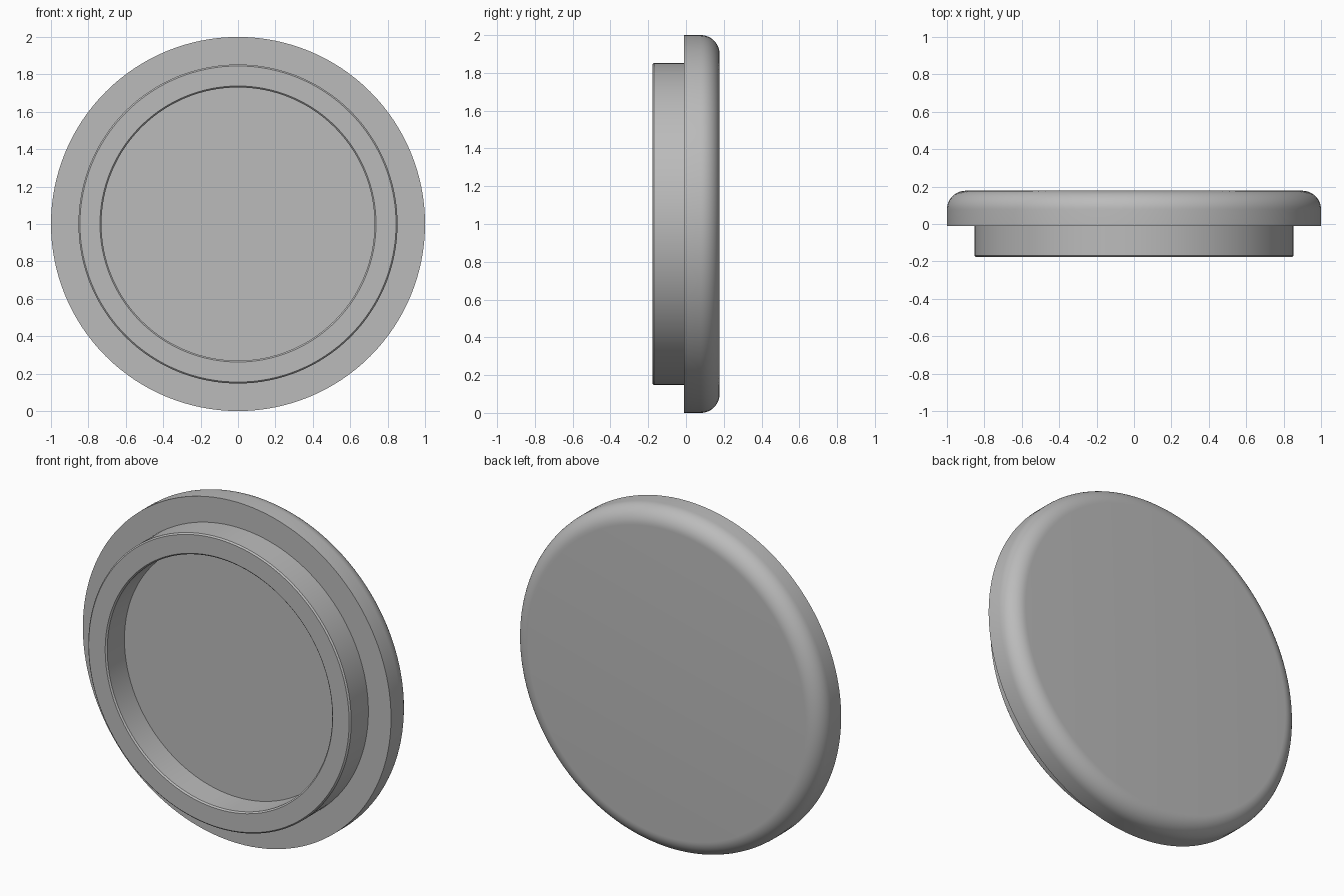
import bpy
import bmesh
import math

SEGMENTS = 128
CENTRE_Z = 1.0

cube = bpy.data.objects.get("Cube")
if cube:
    bpy.data.objects.remove(cube, do_unlink=True)

# Single plain grey material
grey = bpy.data.materials.new("plain_grey")
grey.use_nodes = True
colour = (0.5, 0.5, 0.5, 1.0)
grey.diffuse_color = colour
grey.node_tree.nodes["Principled BSDF"].inputs["Base Color"].default_value = colour


def lathe(name, profile):
    """Turn a (radius, y) profile about the y axis, capping both ends."""
    bm = bmesh.new()
    rings = []
    for radius, y in profile:
        ring = []
        for i in range(SEGMENTS):
            a = math.tau * i / SEGMENTS
            ring.append(bm.verts.new((radius * math.cos(a), y, CENTRE_Z + radius * math.sin(a))))
        rings.append(ring)
    for lower, upper in zip(rings, rings[1:]):
        for i in range(SEGMENTS):
            j = (i + 1) % SEGMENTS
            bm.faces.new((lower[i], lower[j], upper[j], upper[i]))
    bm.faces.new(rings[0])
    bm.faces.new(rings[-1])
    bmesh.ops.recalc_face_normals(bm, faces=bm.faces)
    mesh = bpy.data.meshes.new(name)
    bm.to_mesh(mesh)
    bm.free()
    mesh.materials.append(grey)
    obj = bpy.data.objects.new(name, mesh)
    bpy.context.collection.objects.link(obj)
    bpy.ops.object.select_all(action="DESELECT")
    obj.select_set(True)
    bpy.context.view_layer.objects.active = obj
    bpy.ops.object.shade_smooth_by_angle(angle=math.radians(30))
    return obj


# Main dimensions
front, step, back = -0.177, -0.01, 0.178
rim_outer, rim_inner, chamfer = 0.853, 0.73, 0.008
fillet = 0.1

# Recess floor, recess wall, chamfered rim and flange front face
profile = [
    (rim_inner, step),
    (rim_inner, front + chamfer),
    (rim_inner + chamfer, front),
    (rim_outer - chamfer, front),
    (rim_outer, front + chamfer),
    (rim_outer, step),
    (1.0, step),
]

# Flange edge rounded into the flat back
for k in range(13):
    a = math.pi / 2 * k / 12
    profile.append((1 - fillet + fillet * math.cos(a), back - fillet + fillet * math.sin(a)))

lathe("round_cap", profile)
